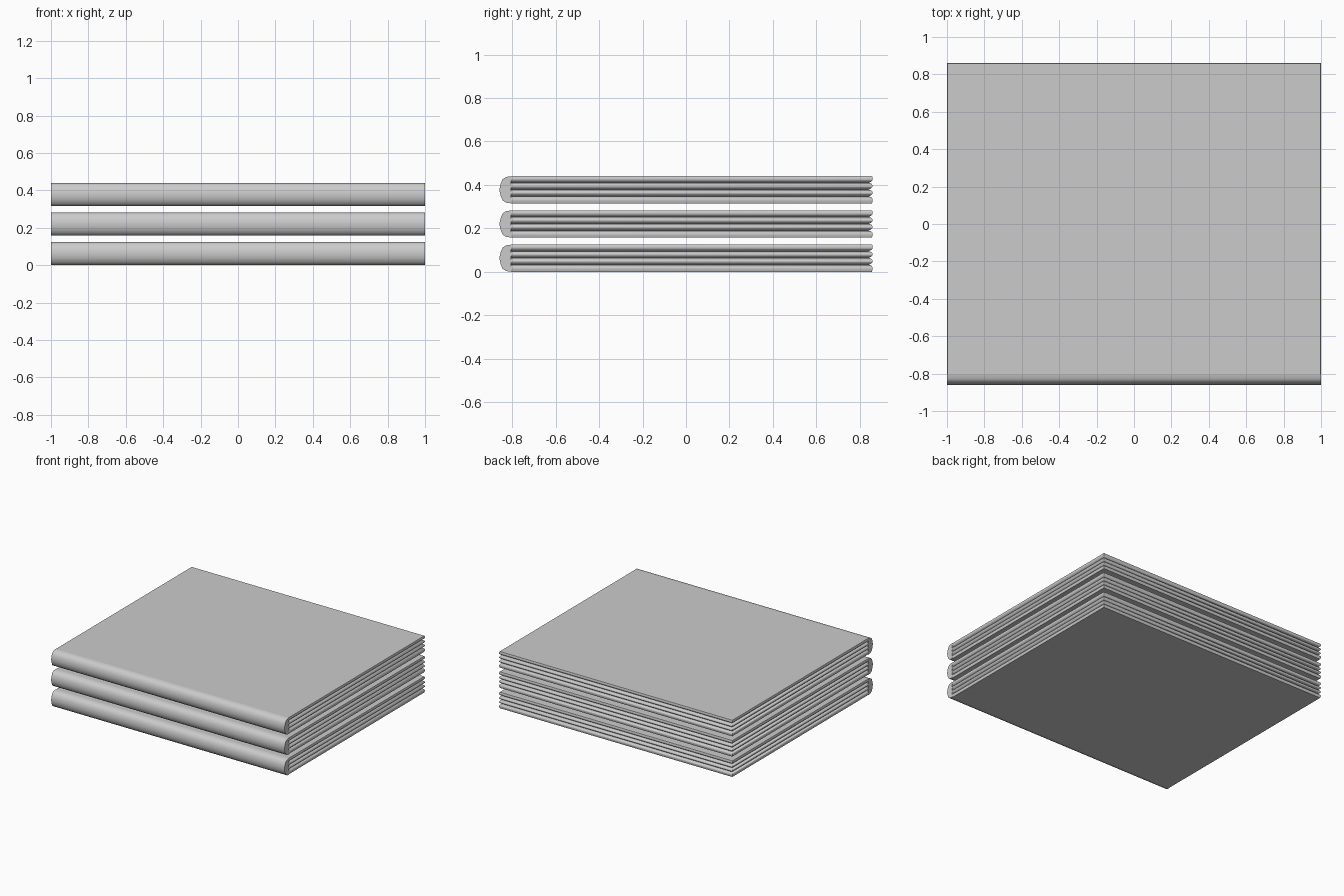
import bpy, bmesh

if "Cube" in bpy.data.objects:
    bpy.data.objects.remove(bpy.data.objects["Cube"])

HX, HY = 1.0, 0.86      # half width, half depth
LAYERS = 4
THICK = 0.125           # one folded cloth
PITCH = 0.1575          # distance between cloths
FRONT = -0.805          # where the fold begins


def finish(name, bm):
    bmesh.ops.recalc_face_normals(bm, faces=bm.faces)
    me = bpy.data.meshes.new(name)
    bm.to_mesh(me)
    bm.free()
    ob = bpy.data.objects.new(name, me)
    bpy.context.collection.objects.link(ob)
    bpy.ops.object.select_all(action='DESELECT')
    ob.select_set(True)
    bpy.context.view_layer.objects.active = ob
    bpy.ops.object.shade_smooth_by_angle(angle=0.9)


def loft(bm, rings):
    rows = [[bm.verts.new(p) for p in r] for r in rings]
    for a, b in zip(rows, rows[1:]):
        n = len(a)
        for i in range(n):
            bm.faces.new((a[i], a[(i + 1) % n], b[(i + 1) % n], b[i]))
    bm.faces.new(rows[0])
    bm.faces.new(rows[-1])


def layer(name, z0, h, low, high):
    # flat cloth layer with softly rounded edges: (height share, inset)
    bm = bmesh.new()
    prof = [(0, low), (0.2, low * 0.4), (0.45, 0), (0.65, 0), (0.88, high * 0.4), (1, high)]
    rings = []
    for t, d in prof:
        z = z0 + t * h
        x, y = HX - d, HY - d
        rings.append([(-x, FRONT, z), (x, FRONT, z), (x, y, z), (-x, y, z)])
    loft(bm, rings)
    finish(name, bm)


def fold(name, z0):
    # rounded front fold joining the layers
    bm = bmesh.new()
    m, r = z0 + THICK / 2, THICK / 2
    half = [(FRONT, r), (-0.828, r * 0.95), (-0.845, r * 0.78), (-0.854, r * 0.42)]
    prof = ([(y, m + z) for y, z in half] + [(-HY, m)]
            + [(y, m - z) for y, z in reversed(half)])
    loft(bm, [[(x, y, z) for y, z in prof] for x in (-HX, HX)])
    finish(name, bm)


# three folded cloths stacked with small gaps
h = THICK / LAYERS
for s in range(3):
    base = s * PITCH
    fold(f"cloth_{s + 1}_fold", base)
    for k in range(LAYERS):
        layer(f"cloth_{s + 1}_layer_{k + 1}", base + k * h, h,
              0.004 if k == 0 else 0.02,
              0.003 if k == LAYERS - 1 else 0.014)
